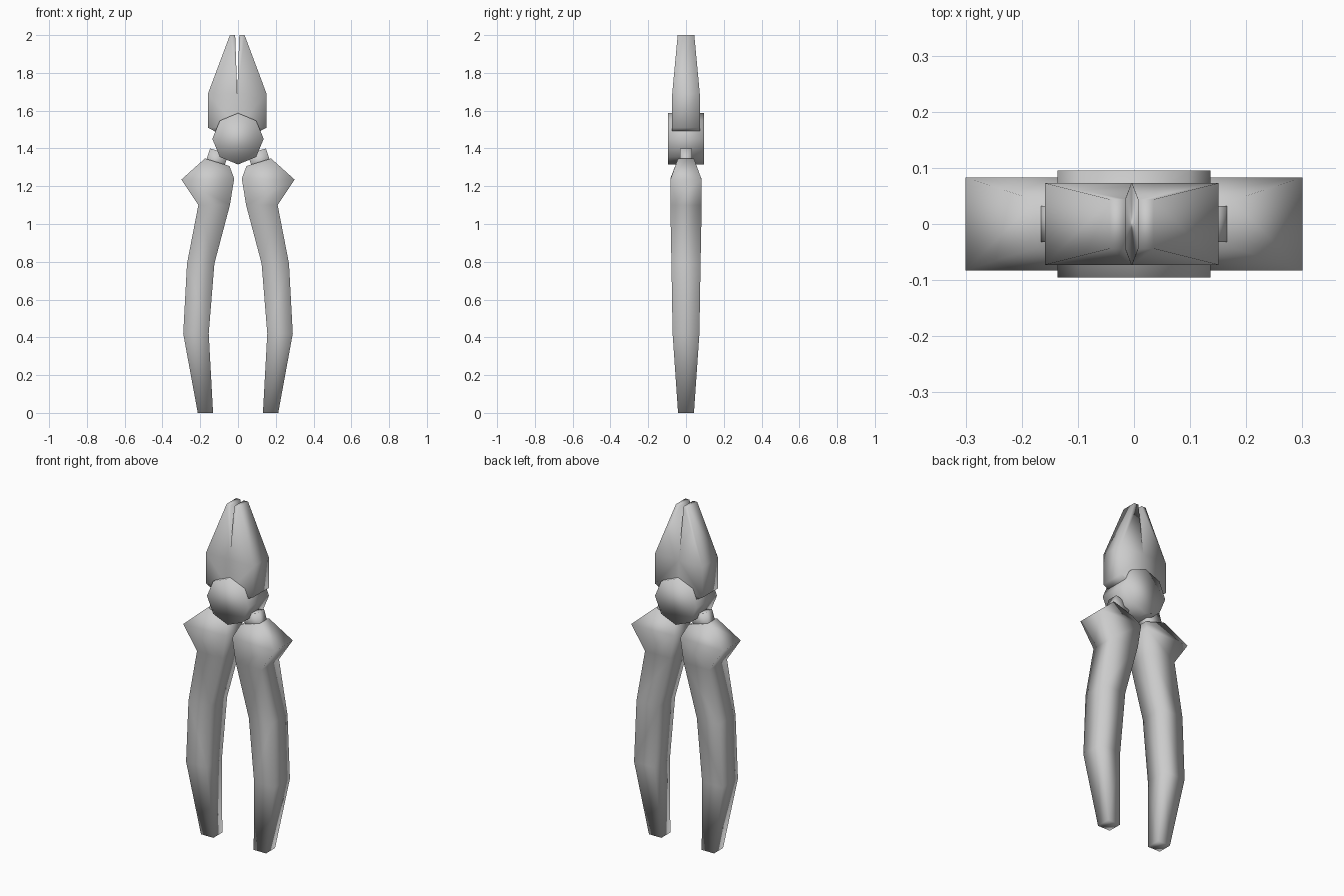
import bpy, bmesh, math

if "Cube" in bpy.data.objects:
    bpy.data.objects.remove(bpy.data.objects["Cube"])


def finish(bm, name, mirror=False):
    bmesh.ops.remove_doubles(bm, verts=bm.verts, dist=1e-4)
    bmesh.ops.recalc_face_normals(bm, faces=bm.faces)
    for f in bm.faces:
        f.smooth = True
    me = bpy.data.meshes.new(name)
    bm.to_mesh(me)
    bm.free()
    ob = bpy.data.objects.new(name, me)
    bpy.context.collection.objects.link(ob)
    if mirror:
        ob.modifiers.new("Mirror", 'MIRROR').use_mirror_merge = False
    return ob


def prism(name, outline, half_depth, mirror=False):
    """Extrude an XZ outline evenly to both sides of y = 0."""
    bm = bmesh.new()
    rows = [[bm.verts.new((x, y, z)) for x, z in outline]
            for y in (-half_depth, half_depth)]
    bm.faces.new(rows[0])
    bm.faces.new(rows[1])
    n = len(outline)
    for i in range(n):
        j = (i + 1) % n
        bm.faces.new((rows[0][i], rows[0][j], rows[1][j], rows[1][i]))
    return finish(bm, name, mirror)


# Grips: four-sided sections as (inner x, z), (outer x, z), half depth
sections = [
    ((0.132, 0.0), (0.213, 0.0), 0.042),
    ((0.155, 0.42), (0.29, 0.42), 0.071),
    ((0.125, 0.79), (0.27, 0.79), 0.077),
    ((0.043, 1.10), (0.21, 1.10), 0.083),
    ((0.02, 1.24), (0.30, 1.235), 0.083),
    ((0.045, 1.307), (0.175, 1.347), 0.042),
]
bm = bmesh.new()
rings = []
for (xi, zi), (xo, zo), d in sections:
    rings.append([bm.verts.new(c) for c in
                  ((xi, -d, zi), (xo, -d, zo), (xo, d, zo), (xi, d, zi))])
for a, b in zip(rings, rings[1:]):
    for i in range(4):
        j = (i + 1) % 4
        bm.faces.new((a[i], a[j], b[j], b[i]))
bm.faces.new(rings[0])
bm.faces.new(rings[-1])
finish(bm, "handle_grips", mirror=True)

# Metal tangs between grips and pivot
prism("tangs", [(0.148, 1.40), (0.18, 1.30), (0.085, 1.27), (0.05, 1.37)],
      0.032, mirror=True)

# Octagonal pivot
prism("pivot", [(0.136 * math.sin(i * math.pi / 4),
                 1.451 + 0.136 * math.cos(i * math.pi / 4)) for i in range(8)],
      0.095)

# Jaws: shared base below z = 1.69, split tips above
CX = -0.004
levels = [(1.487, 0.0, 0.112, 0.073), (1.51, 0.0, 0.155, 0.073),
          (1.69, 0.0, 0.155, 0.073), (2.0, 0.011, 0.039, 0.044)]
bm = bmesh.new()
for s in (-1, 1):
    rings = [[bm.verts.new((CX + s * x, y, z)) for x, y in
              ((xi, -d), (xo, -d), (xo, d), (xi, d))]
             for z, xi, xo, d in levels]
    for k, (a, b) in enumerate(zip(rings, rings[1:])):
        for i in range(4 if k == 2 else 3):
            j = (i + 1) % 4
            bm.faces.new((a[i], a[j], b[j], b[i]))
    bm.faces.new(rings[0])
    bm.faces.new(rings[-1])
finish(bm, "jaws")
